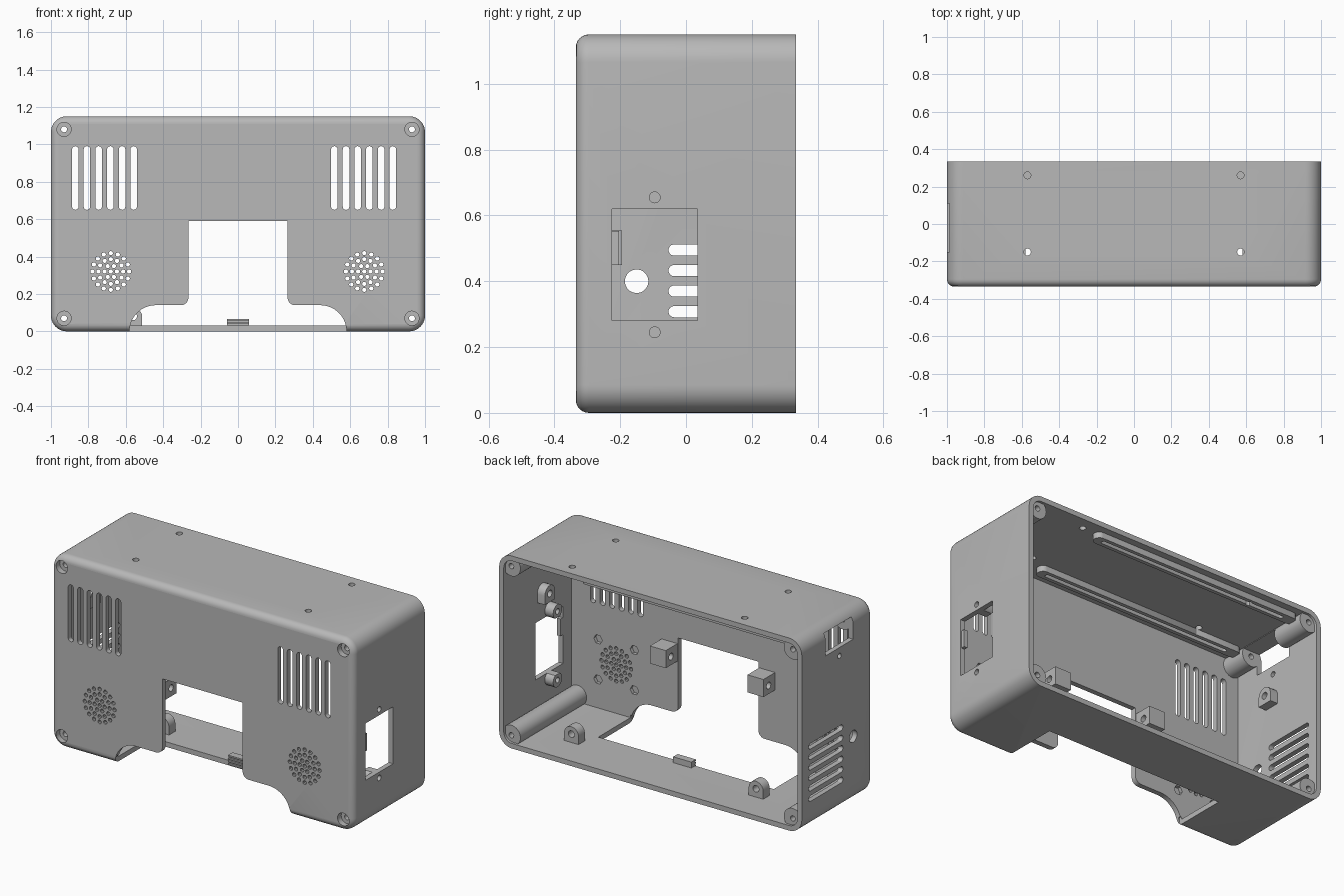
import bpy, bmesh
from math import sin, cos, pi, radians

cube = bpy.data.objects.get("Cube")
if cube:
    bpy.data.objects.remove(cube, do_unlink=True)

grey = bpy.data.materials.new("matte_grey")
grey.use_nodes = True
COLOUR = (0.48, 0.48, 0.48, 1)
grey.diffuse_color = COLOUR
grey.node_tree.nodes["Principled BSDF"].inputs["Base Color"].default_value = COLOUR


# Two-dimensional profiles
def arc(u, v, r, start, end, n):
    return [(u + r * cos(radians(start + (end - start) * i / n)),
             v + r * sin(radians(start + (end - start) * i / n))) for i in range(n + 1)]


def circle(u, v, r, n=20):
    return arc(u, v, r, 0, 360, n)[:-1]


def rounded(u0, u1, v0, v1, r, n=6):
    return (arc(u1 - r, v1 - r, r, 0, 90, n) + arc(u0 + r, v1 - r, r, 90, 180, n)
            + arc(u0 + r, v0 + r, r, 180, 270, n) + arc(u1 - r, v0 + r, r, 270, 360, n))


def rect(u0, u1, v0, v1):
    return [(u0, v0), (u1, v0), (u1, v1), (u0, v1)]


def arch(u, v, w, h):
    return [(u - w, v), (u + w, v)] + arc(u, v + h - w, w, 0, 180, 10)


# Solids made by lofting profiles along an axis
def loft(bm, rings, axis):
    place = {"x": lambda p, d: (d, p[0], p[1]),
             "y": lambda p, d: (p[0], d, p[1]),
             "z": lambda p, d: (p[0], p[1], d)}[axis]
    loops = [[bm.verts.new(place(p, d)) for p in pts] for pts, d in rings]
    n = len(loops[0])
    for a, b in zip(loops, loops[1:]):
        for i in range(n):
            bm.faces.new((a[i], a[(i + 1) % n], b[(i + 1) % n], b[i]))
    bm.faces.new(loops[0])
    bm.faces.new(loops[-1])


def make(name, solids):
    """Each solid is (profile, axis, low, high) or (rings, axis)."""
    bm = bmesh.new()
    for s in solids:
        if len(s) == 4:
            loft(bm, [(s[0], s[2]), (s[0], s[3])], s[1])
        else:
            loft(bm, *s)
    bmesh.ops.recalc_face_normals(bm, faces=bm.faces)
    mesh = bpy.data.meshes.new(name)
    bm.to_mesh(mesh)
    bm.free()
    mesh.materials.append(grey)
    obj = bpy.data.objects.new(name, mesh)
    bpy.context.scene.collection.objects.link(obj)
    return obj


def cut(obj, cutters):
    for c in cutters:
        m = obj.modifiers.new("cut", "BOOLEAN")
        m.operation, m.solver, m.object = "DIFFERENCE", "EXACT", c
    bpy.context.view_layer.update()
    graph = bpy.context.evaluated_depsgraph_get()
    mesh = bpy.data.meshes.new_from_object(obj.evaluated_get(graph))
    obj.modifiers.clear()
    obj.data = mesh


# Outer shell with rounded front edge
W, H, D, R, F, T = 1.0, 1.15, 0.335, 0.085, 0.04, 0.03


def shell_ring(inset):
    return rounded(-W + inset, W - inset, inset, H - inset, R - inset, 10)


rings = [(shell_ring(F * (1 - sin(t * pi / 12))), -D + F * (1 - cos(t * pi / 12)))
         for t in range(7)]
shell = make("case_shell", [(rings + [(shell_ring(0), D)], "y")])
cavity = make("cavity_cutter", [(rounded(-W + T, W - T, T, H - T, R - T, 10), "y", -D + T, 0.5)])

corners = [(x, z) for x in (-0.93, 0.93) for z in (0.07, 1.08)]
speakers = [(-0.68, 0.32), (0.675, 0.32)]
side_bosses = [(-0.095, 0.245), (-0.095, 0.655)]

# Small openings
holes = [(circle(x, z, 0.016), "y", -0.5, 0.5) for x, z in corners]
for start in (-0.87, 0.515):
    for i in range(6):
        x = start + 0.0625 * i
        holes.append((rounded(x - 0.0175, x + 0.0175, 0.65, 0.99, 0.0174), "y", -0.5, -0.25))
for cx, cz in speakers:
    for r, n in ((0, 1), (0.033, 6), (0.066, 12), (0.098, 16)):
        for i in range(n):
            a = 2 * pi * i / n
            holes.append((circle(cx + r * cos(a), cz + r * sin(a), 0.0115, 10), "y", -0.5, -0.25))
    for sx in (-0.12, 0.12):
        for sz in (-0.12, 0.12):
            holes.append((circle(cx + sx, cz + sz, 0.028, 6), "y", -D + 0.01, -0.25))
for i in range(6):
    z = 0.495 - 0.0625 * i
    holes.append((rounded(-0.053, 0.27, z - 0.017, z + 0.017, 0.0169), "x", -1.1, -0.95))
holes.append((circle(-0.15, 0.4, 0.036), "x", -1.1, -0.95))
holes.append((circle(-0.02, 0.93, 0.016), "x", -1.1, -0.95))
holes.append((rect(-0.225, 0.035, 0.28, 0.62), "x", 0.9, 1.1))
holes += [(circle(y, z, 0.0165), "x", 0.85, 1.1) for y, z in side_bosses]
holes += [(circle(x, y, 0.0185), "z", 1.05, 1.2) for x in (-0.57, 0.57) for y in (-0.15, 0.26)]
hole_cutter = make("hole_cutter", holes)

# Screw recesses and upper side opening
recess = [(circle(x, z, 0.038, 28), "y", -0.5, -0.3) for x, z in corners]
recess.append((rect(-0.15, 0.11, 0.98, 1.11), "x", -1.1, -0.86))
recess_cutter = make("recess_cutter", recess)

# Large front opening, flared at the foot, and its continuation into the floor
half = ([(0.265, 0.59)] + arc(0.305, 0.18, 0.04, 180, 270, 6)
        + arc(0.44, 0, 0.14, 90, 0, 14) + [(0.58, -0.1)])
front_cutter = make("front_cutter", [(half + [(-x, z) for x, z in reversed(half)], "y", -0.5, -0.27)])
floor_cutter = make("floor_cutter", [(rect(-0.58, 0.58, -0.32, 0), "z", -0.1, 0.045)])

cut(shell, [cavity, hole_cutter, recess_cutter, front_cutter, floor_cutter])

# Corner screw posts
for i, (x, z) in enumerate(corners):
    post = make("screw_post_%d" % (i + 1), [(circle(x, z, 0.06, 32), "y", -D + 0.025, D - 0.015)])
    cut(post, [hole_cutter, recess_cutter])

# Ceiling rails with a long groove
groove = make("groove_cutter", [(rounded(-0.8, 0.44, y - 0.012, y + 0.012, 0.0119), "z", 1.05, 1.11)
                                for y in (-0.2, 0.26)])
for name, y in (("front_rail", -0.2), ("back_rail", 0.26)):
    rail = make(name, [(rounded(-0.88, 0.49, y - 0.034, y + 0.034, 0.033), "z", 1.085, 1.125)])
    cut(rail, [groove, hole_cutter])

# Ring bosses beside the side window
for name, (y, z) in zip(("lower_boss", "upper_boss"), side_bosses):
    boss = make(name, [(circle(y, z, 0.042, 24), "x", 0.915, 0.975)])
    cut(boss, [hole_cutter])

# Drilled blocks beside the front opening
block_drill = make("block_cutter", [(circle(-0.245, 0.5, 0.02), "x", -0.6, 0.6)])
for name, x0 in (("left_block", 0.27), ("right_block", -0.375)):
    block = make(name, [(rect(x0, x0 + 0.105, 0.45, 0.555), "y", -D + 0.02, -0.195)])
    cut(block, [block_drill])

# Arched mounting lugs on the floor and on the side walls
lug_drill = make("lug_cutter", [(circle(x, 0.08, 0.02), "y", 0, 0.3) for x in (-0.56, 0.66)]
                 + [(circle(-0.03, 0.785, 0.02), "x", -0.968, 0.968)])
for name, x in (("left_floor_lug", 0.66), ("right_floor_lug", -0.56)):
    cut(make(name, [(arch(x, 0.02, 0.048, 0.105), "y", 0.08, 0.14)]), [lug_drill])
for name, x in (("left_wall_lug", 0.92), ("right_wall_lug", -0.975)):
    cut(make(name, [(arch(-0.03, 0.735, 0.048, 0.1), "x", x, x + 0.055)]), [lug_drill])

# Ribbed clip on the floor edge, and latch tab in the side window
make("floor_clip", [(rect(-0.06, 0.06, 0.002, 0.065), "y", 0.002, 0.035)]
     + [(rect(-0.06, 0.06, z, z + 0.009), "y", -0.008, 0.004) for z in (0.008, 0.024, 0.04, 0.056)])
make("window_tab", [(rect(-0.228, -0.203, 0.45, 0.553), "x", 0.972, 0.995)])

# Remove the cutters and finish the shading
for obj in list(bpy.context.scene.objects):
    if obj.name.endswith("_cutter"):
        bpy.data.objects.remove(obj, do_unlink=True)
bpy.ops.object.select_all(action="DESELECT")
for obj in bpy.context.scene.objects:
    if obj.type == "MESH":
        obj.select_set(True)
bpy.context.view_layer.objects.active = shell
bpy.ops.object.shade_smooth_by_angle(angle=radians(30))
